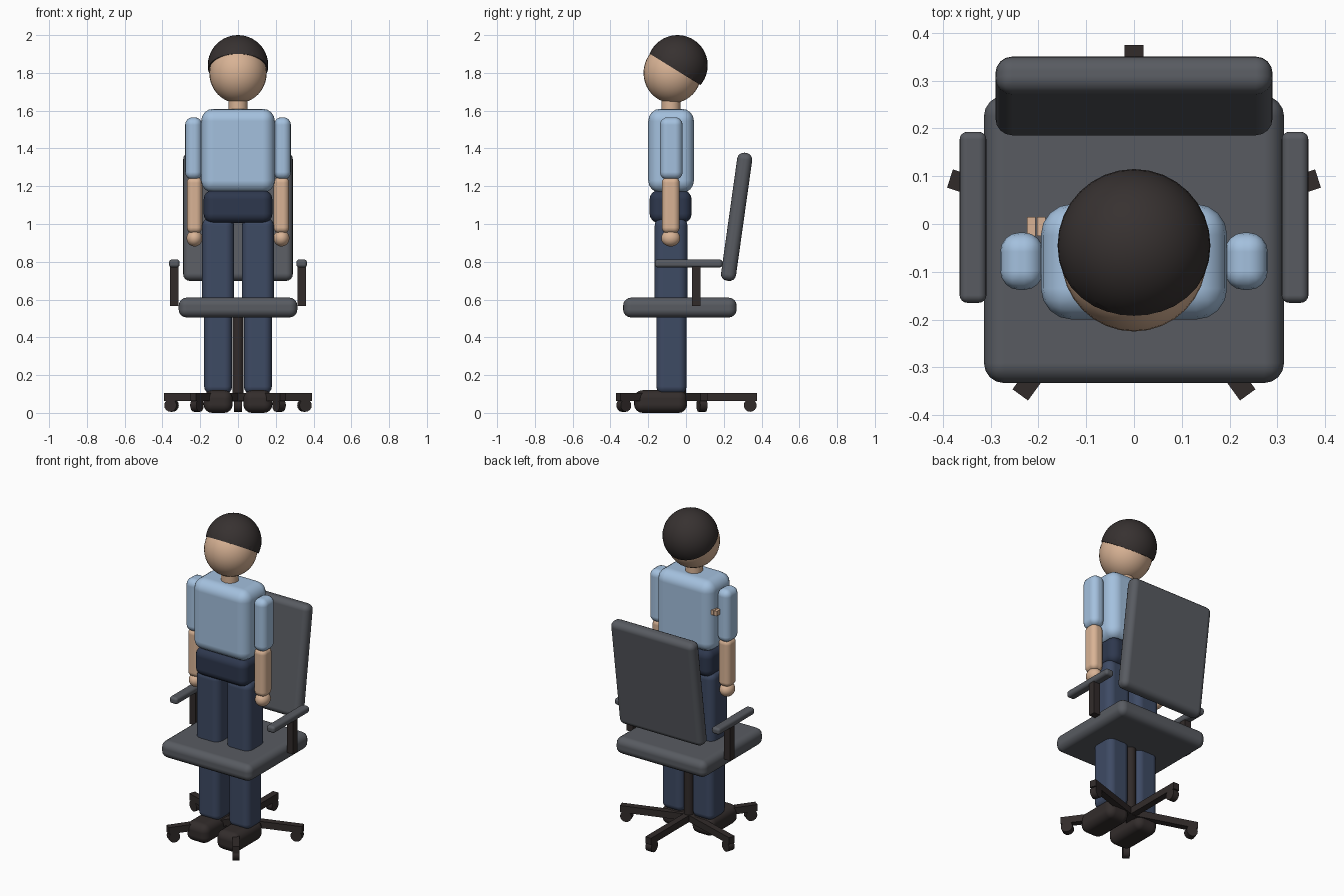
import bpy, bmesh, math
from mathutils import Vector

cube = bpy.data.objects.get("Cube")
if cube:
    bpy.data.objects.remove(cube, do_unlink=True)


def material(name, rgb):
    m = bpy.data.materials.new(name)
    m.use_nodes = True
    m.diffuse_color = (*rgb, 1)
    m.node_tree.nodes["Principled BSDF"].inputs["Base Color"].default_value = (*rgb, 1)
    return m


SKIN = material("skin", (0.69, 0.45, 0.30))
HAIR = material("dark_hair", (0.038, 0.031, 0.030))
SHIRT = material("light_blue_shirt", (0.37, 0.53, 0.73))
TROUSERS = material("navy_trousers", (0.048, 0.069, 0.127))
HIPS = material("dark_navy_hips", (0.027, 0.039, 0.075))
SHOES = material("dark_brown_shoes", (0.033, 0.026, 0.025))
FABRIC = material("grey_upholstery", (0.098, 0.105, 0.120))
FRAME = material("dark_chair_frame", (0.031, 0.024, 0.023))


def add(name, bm, mat, loc, smooth=True):
    for f in bm.faces:
        f.smooth = smooth
    mesh = bpy.data.meshes.new(name)
    bm.to_mesh(mesh)
    bm.free()
    mesh.materials.append(mat)
    ob = bpy.data.objects.new(name, mesh)
    ob.location = loc
    bpy.context.collection.objects.link(ob)
    return ob


def box(name, mat, xs, ys, zs, bevel=0, rot=(0, 0, 0)):
    """Box from its (min, max) ranges, with rounded edges."""
    ranges = (xs, ys, zs)
    bm = bmesh.new()
    bmesh.ops.create_cube(bm, size=1)
    bmesh.ops.scale(bm, vec=[b - a for a, b in ranges], verts=bm.verts)
    ob = add(name, bm, mat, [(a + b) / 2 for a, b in ranges], bevel > 0)
    ob.rotation_euler = rot
    if bevel:
        mod = ob.modifiers.new("rounding", 'BEVEL')
        mod.width = bevel
        mod.segments = 4
        mod.harden_normals = True
    return ob


def ball(name, mat, loc, radii):
    bm = bmesh.new()
    bmesh.ops.create_uvsphere(bm, u_segments=32, v_segments=20, radius=1)
    bmesh.ops.scale(bm, vec=radii, verts=bm.verts)
    return add(name, bm, mat, loc)


def cylinder(name, mat, loc, radius, depth, rot=(0, 0, 0), sides=24):
    bm = bmesh.new()
    bmesh.ops.create_cone(bm, cap_ends=True, segments=sides,
                          radius1=radius, radius2=radius, depth=depth)
    ob = add(name, bm, mat, loc)
    ob.rotation_euler = rot
    for e in ob.data.edges:
        a, b = (ob.data.vertices[i].co.z for i in e.vertices)
        e.use_edge_sharp = abs(a - b) < depth / 2
    return ob


def span(centre, half):
    return (centre - half, centre + half)


# Head, with a hair cap trimmed along a slanted hairline
ball("head", SKIN, (0, -0.072, 1.80), (0.152, 0.153, 0.16))
hair_centre = Vector((0, -0.045, 1.84))
bm = bmesh.new()
bmesh.ops.create_uvsphere(bm, u_segments=32, v_segments=20, radius=0.16)
cut = bmesh.ops.bisect_plane(bm, geom=bm.verts[:] + bm.edges[:] + bm.faces[:],
                             plane_co=Vector((0, -0.065, 1.823)) - hair_centre,
                             plane_no=(0, 0.524, 0.851), clear_inner=True)
rim = [e for e in cut["geom_cut"] if isinstance(e, bmesh.types.BMEdge)]
bmesh.ops.contextual_create(bm, geom=rim)
hair = add("hair", bm, HAIR, hair_centre)
for p in hair.data.polygons:
    if len(p.vertices) > 4:
        p.use_smooth = False
cylinder("neck", SKIN, (0, -0.08, 1.625), 0.05, 0.11)

# Body
box("torso", SHIRT, span(0, 0.195), (-0.20, 0.042), (1.165, 1.61), 0.065)
box("hips", HIPS, span(0, 0.182), (-0.193, 0.03), (1.005, 1.18), 0.05)

# Limbs, mirrored
for side, s in (("left", 1), ("right", -1)):
    box(side + "_sleeve", SHIRT, span(s * 0.235, 0.045), (-0.138, -0.018), (1.235, 1.565), 0.04)
    box(side + "_forearm", SKIN, span(s * 0.23, 0.041), (-0.128, -0.034), (0.95, 1.25), 0.032)
    ball(side + "_hand", SKIN, (s * 0.23, -0.081, 0.925), (0.042, 0.05, 0.044))
    box(side + "_thigh", TROUSERS, span(s * 0.105, 0.085), (-0.166, 0.008), (0.57, 1.035), 0.045)
    box(side + "_shin", TROUSERS, span(s * 0.105, 0.074), (-0.157, 0.003), (0.1, 0.62), 0.04)
    box(side + "_shoe", SHOES, span(s * 0.105, 0.077), (-0.275, 0.006), (0, 0.12), 0.045)

# Two small finger blocks behind the right sleeve
for i, x in enumerate((-0.215, -0.194)):
    box(f"finger_block_{i + 1}", SKIN, span(x, 0.009), (-0.025, 0.015), (1.415, 1.445))

# Chair upholstery
box("seat", FABRIC, span(0, 0.314), (-0.333, 0.268), (0.505, 0.61), 0.042)
box("backrest", FABRIC, span(0, 0.29), span(0.268, 0.04), span(1.038, 0.342), 0.035,
    (math.radians(-8), 0, 0))
for side, s in (("left", 1), ("right", -1)):
    box(side + "_armrest", FABRIC, span(s * 0.337, 0.028), (-0.165, 0.193), (0.77, 0.812), 0.016)
    box(side + "_armrest_post", FRAME, span(s * 0.338, 0.022), span(0.054, 0.022), (0.567, 0.785))

# Column and five-spoke base with wheels
hub_y = -0.03
cylinder("column", FRAME, (0, hub_y, 0.29), 0.03, 0.46)
for i in range(5):
    a = math.radians(90 + 72 * i)
    c, sn = math.cos(a), math.sin(a)
    spoke = box(f"base_spoke_{i + 1}", FRAME, span(0, 0.2025), span(0, 0.02), (0.063, 0.105),
                0, (0, 0, a))
    spoke.location.x = c * 0.2025
    spoke.location.y = hub_y + sn * 0.2025
    cylinder(f"wheel_{i + 1}", FRAME, (c * 0.37, hub_y + sn * 0.37, 0.04), 0.034, 0.04,
             (math.pi / 2, 0, a), 16)
